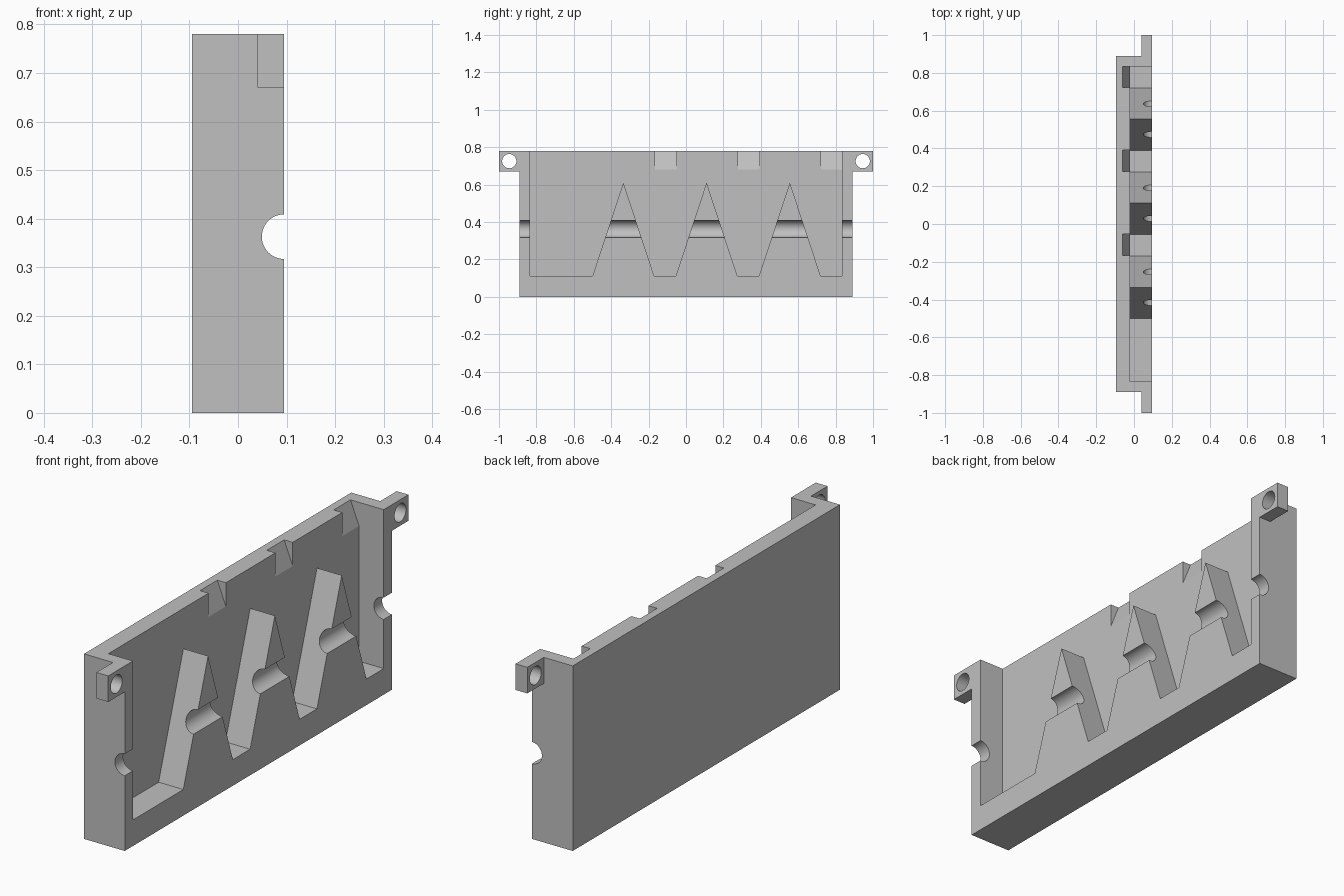
import bpy, bmesh, math
from mathutils import Vector

default = bpy.data.objects.get("Cube")
if default:
    bpy.data.objects.remove(default, do_unlink=True)

# Main dimensions
FRONT, BACK, POCKET_X = 0.095, -0.095, -0.02
HALF_LEN, HEIGHT = 0.89, 0.78
WALL_Y, FLOOR_Z, PEAK_Z = 0.835, 0.11, 0.61
PITCH, TOOTH_HALF = 0.445, 0.165
TEETH = [-0.335 + PITCH * i for i in range(3)]

grey = bpy.data.materials.new("plain grey")
grey.use_nodes = True
grey.diffuse_color = (0.527, 0.527, 0.527, 1)
grey.node_tree.nodes["Principled BSDF"].inputs["Base Color"].default_value = grey.diffuse_color


def prism(name, points, direction):
    """Extrude a closed outline of 3D points along a direction."""
    bm = bmesh.new()
    face = bm.faces.new([bm.verts.new(p) for p in points])
    swept = bmesh.ops.extrude_face_region(bm, geom=[face])["geom"]
    verts = [v for v in swept if isinstance(v, bmesh.types.BMVert)]
    bmesh.ops.translate(bm, verts=verts, vec=Vector(direction))
    bmesh.ops.recalc_face_normals(bm, faces=bm.faces)
    mesh = bpy.data.meshes.new(name)
    bm.to_mesh(mesh)
    bm.free()
    mesh.materials.append(grey)
    obj = bpy.data.objects.new(name, mesh)
    bpy.context.collection.objects.link(obj)
    return obj


def box(name, x0, x1, y0, y1, z0, z1):
    outline = [(x0, y0, z0), (x0, y1, z0), (x0, y1, z1), (x0, y0, z1)]
    return prism(name, outline, (x1 - x0, 0, 0))


def circle(radius, steps=48):
    for i in range(steps):
        a = math.tau * i / steps
        yield radius * math.cos(a), radius * math.sin(a)


def combine(target, tool, operation):
    """Apply a boolean and remove the helper."""
    mod = target.modifiers.new("boolean", "BOOLEAN")
    mod.operation, mod.solver, mod.object = operation, "EXACT", tool
    bpy.context.view_layer.objects.active = target
    bpy.ops.object.modifier_apply(modifier=mod.name)
    bpy.data.objects.remove(tool, do_unlink=True)


# Solid block with a mounting tab at each upper corner
body = box("toothed_plate", BACK, FRONT, -HALF_LEN, HALF_LEN, 0, HEIGHT)
for side in (-1, 1):
    inner, outer = sorted((side * 0.87, side * 1.0))
    tab = box("mounting_tab", 0.04, FRONT, inner, outer, 0.67, HEIGHT)
    combine(body, tab, "UNION")

# Front pocket whose floor rises into triangular teeth
outline = [(-WALL_Y, FLOOR_Z)]
for y in TEETH:
    outline += [(y - TOOTH_HALF, FLOOR_Z), (y, PEAK_Z), (y + TOOTH_HALF, FLOOR_Z)]
outline += [(WALL_Y, FLOOR_Z), (WALL_Y, 0.9), (-WALL_Y, 0.9)]
pocket = prism("pocket_cutter", [(POCKET_X, y, z) for y, z in outline], (0.2, 0, 0))
combine(body, pocket, "DIFFERENCE")

# Sloped notches in the top edge, right after each tooth
ramp = [(-0.08, 0.83), (-0.01, 0.655), (-0.01, 0.83)]
for y in TEETH:
    start = y + TOOTH_HALF + 0.003
    width = min(PITCH - 2 * TOOTH_HALF, WALL_Y - start)
    notch = prism("notch_cutter", [(x, start, z) for x, z in ramp], (0, width, 0))
    combine(body, notch, "DIFFERENCE")

# Half-round groove running along the front
groove = prism("groove_cutter", [(FRONT + a, -1.1, 0.363 + b) for a, b in circle(0.046)], (0, 2.2, 0))
combine(body, groove, "DIFFERENCE")

# Holes through the tabs
for side in (-1, 1):
    hole = prism("hole_cutter", [(0, side * 0.945 + a, 0.725 + b) for a, b in circle(0.038)], (0.2, 0, 0))
    combine(body, hole, "DIFFERENCE")

# Smooth the round cuts while keeping every corner sharp
bpy.ops.object.select_all(action="DESELECT")
body.select_set(True)
bpy.context.view_layer.objects.active = body
bpy.ops.object.shade_smooth_by_angle(angle=math.radians(15))
